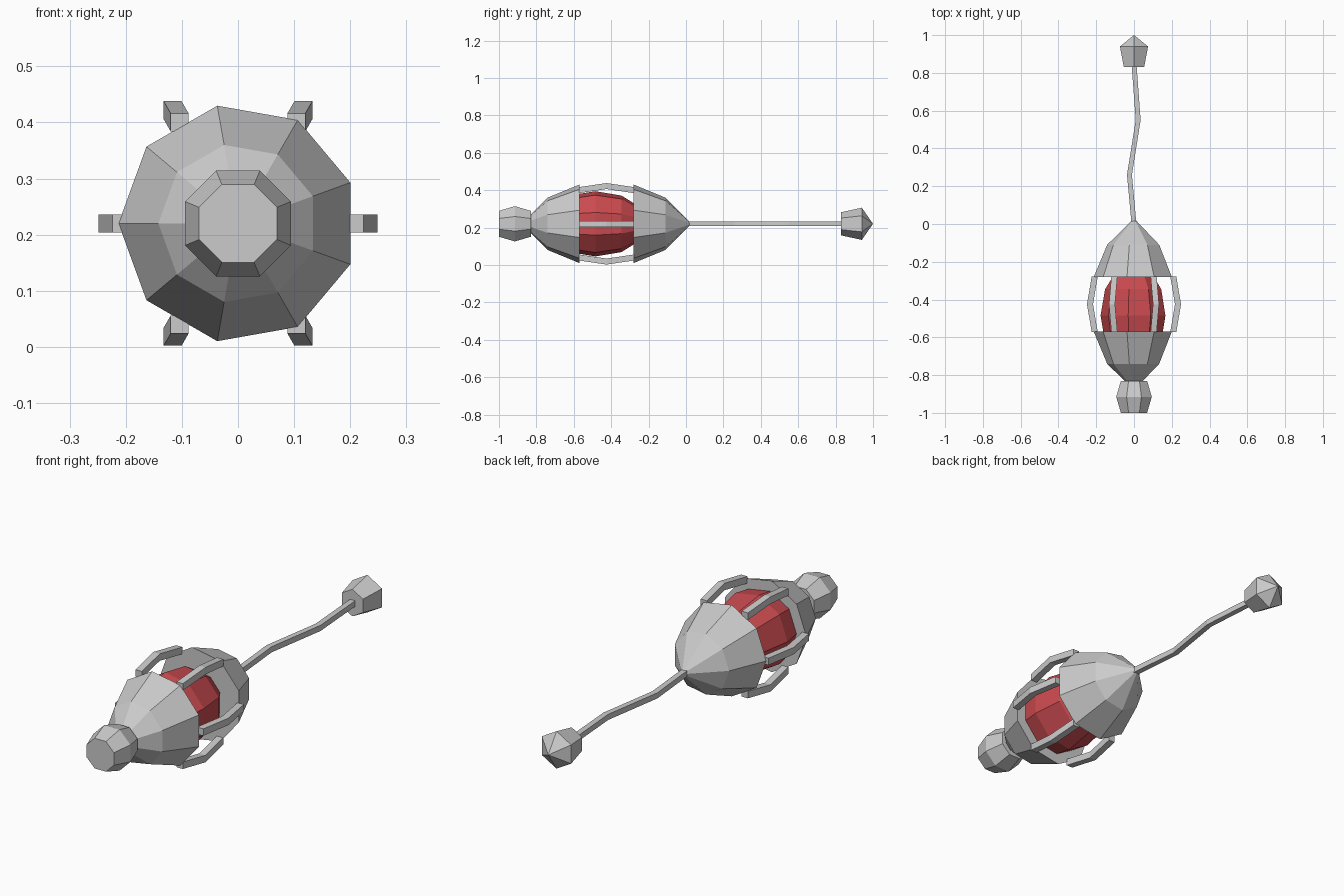
import bpy, bmesh
from math import sin, cos, pi, radians
from mathutils import Vector

if "Cube" in bpy.data.objects:
    bpy.data.objects.remove(bpy.data.objects["Cube"])

ZC = 0.22  # height of the long axis


def make(name, verts, faces, mat=None):
    me = bpy.data.meshes.new(name)
    me.from_pydata(verts, [], faces)
    bm = bmesh.new()
    bm.from_mesh(me)
    bmesh.ops.recalc_face_normals(bm, faces=bm.faces)
    bm.to_mesh(me)
    bm.free()
    ob = bpy.data.objects.new(name, me)
    bpy.context.collection.objects.link(ob)
    if mat:
        me.materials.append(mat)
    return ob


def lathe(name, profile, sides, start=0.0, mat=None):
    """Revolve (y, radius) points about the long axis; zero radius makes a tip."""
    verts, faces, rings = [], [], []
    for y, r in profile:
        n = sides if r else 1
        rings.append([len(verts) + i for i in range(n)])
        for i in range(n):
            a = start + 2 * pi * i / sides
            verts.append((r * cos(a), y, ZC + r * sin(a)))
    for a, b in zip(rings, rings[1:]):
        for i in range(sides):
            j = (i + 1) % sides
            f = [a[i % len(a)], a[j % len(a)], b[j % len(b)], b[i % len(b)]]
            faces.append(list(dict.fromkeys(f)))
    for end in (rings[0], rings[-1]):
        if len(end) > 1:
            faces.append(end)
    return make(name, verts, faces, mat)


def bar(name, path, w):
    """Sweep an upright square section along a path running in y."""
    h = w / 2
    verts = [Vector(p) + Vector((sx * h, 0, sz * h))
             for p in path for sx, sz in ((-1, -1), (1, -1), (1, 1), (-1, 1))]
    faces = [(0, 1, 2, 3), tuple(range(len(verts) - 4, len(verts)))]
    for k in range(0, len(verts) - 4, 4):
        for i in range(4):
            j = (i + 1) % 4
            faces.append((k + i, k + j, k + j + 4, k + i + 4))
    return make(name, verts, faces)


red = bpy.data.materials.new("red")
red.diffuse_color = (0.6, 0.07, 0.08, 1)
red.use_nodes = True
red.node_tree.nodes["Principled BSDF"].inputs["Base Color"].default_value = red.diffuse_color

# Two nine-sided pointed shells, mirrored about the middle of the body
MID = -0.425
for name, s in (("front_shell", -1), ("rear_shell", 1)):
    lathe(name, [(MID + s * 0.145, 0.213), (MID + s * 0.315, 0.142),
                 (MID + s * 0.455, 0)], 9, pi)

# Red core: stretched low-poly sphere
core = [(-0.485 - 0.28 * cos(pi * i / 6), 0.177 * sin(pi * i / 6) if 0 < i < 6 else 0)
        for i in range(7)]
lathe("red_core", core, 9, pi, red)

# Eight-sided nose
lathe("nose", [(-1.0, 0.075), (-0.915, 0.102), (-0.83, 0.075)], 8, pi / 8)

# Six bent cage bars around the core
for k in range(6):
    a = radians(60 * k)
    path = [(r * cos(a), y, ZC + r * sin(a))
            for y, r in ((-0.572, 0.208), (MID, 0.233), (-0.278, 0.208))]
    bar(f"cage_bar_{k + 1}", path, 0.032)

# Crooked tail and its six-sided tip
bar("tail", [(0, 0.0, ZC), (-0.024, 0.26, ZC), (0.022, 0.55, ZC), (0, 0.85, ZC)], 0.026)
lathe("tail_tip", [(0.83, 0.062), (0.94, 0.086), (1.0, 0)], 6, pi / 2)
